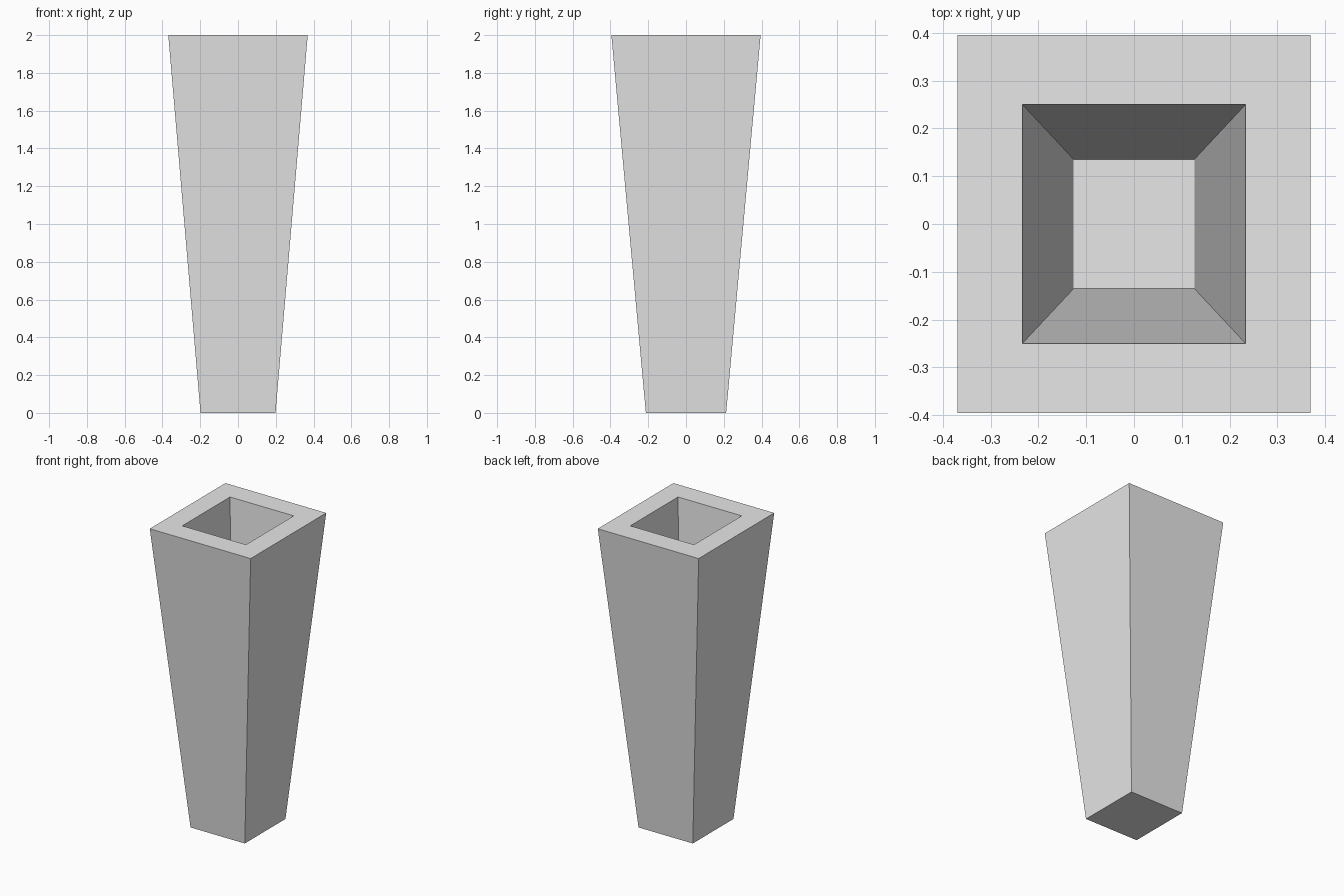
import bpy, bmesh

if "Cube" in bpy.data.objects:
    bpy.data.objects.remove(bpy.data.objects["Cube"])

# Tapered rectangular planter with a tapered cavity
TOP = (0.369, 0.395)      # half sizes of the outer top
TAPER = 0.538             # bottom size relative to the top
CAVITY = 0.632            # cavity size relative to the outer shell
FLOOR_Z = 0.04            # height of the cavity floor

grey = bpy.data.materials.new("light grey")
grey.diffuse_color = (0.8, 0.8, 0.8, 1)
grey.use_nodes = True
grey.node_tree.nodes["Principled BSDF"].inputs["Base Color"].default_value = grey.diffuse_color

bm = bmesh.new()


def ring(scale, z):
    """Four corners of a rectangle, counter-clockwise from above."""
    return [bm.verts.new((sx * TOP[0] * scale, sy * TOP[1] * scale, z))
            for sx, sy in ((-1, -1), (1, -1), (1, 1), (-1, 1))]


# Base, outer rim, inner rim, cavity floor
rings = [ring(TAPER, 0), ring(1, 2), ring(CAVITY, 2),
         ring(CAVITY * (TAPER + 0.003), FLOOR_Z)]

# Outer walls, rim and cavity walls
for a, b in zip(rings, rings[1:]):
    for i in range(4):
        j = (i + 1) % 4
        bm.faces.new((a[i], a[j], b[j], b[i]))

# Underside and cavity floor
bm.faces.new(rings[0][::-1])
bm.faces.new(rings[-1])

mesh = bpy.data.meshes.new("planter")
bm.to_mesh(mesh)
bm.free()
mesh.materials.append(grey)
planter = bpy.data.objects.new("planter", mesh)
bpy.context.collection.objects.link(planter)
